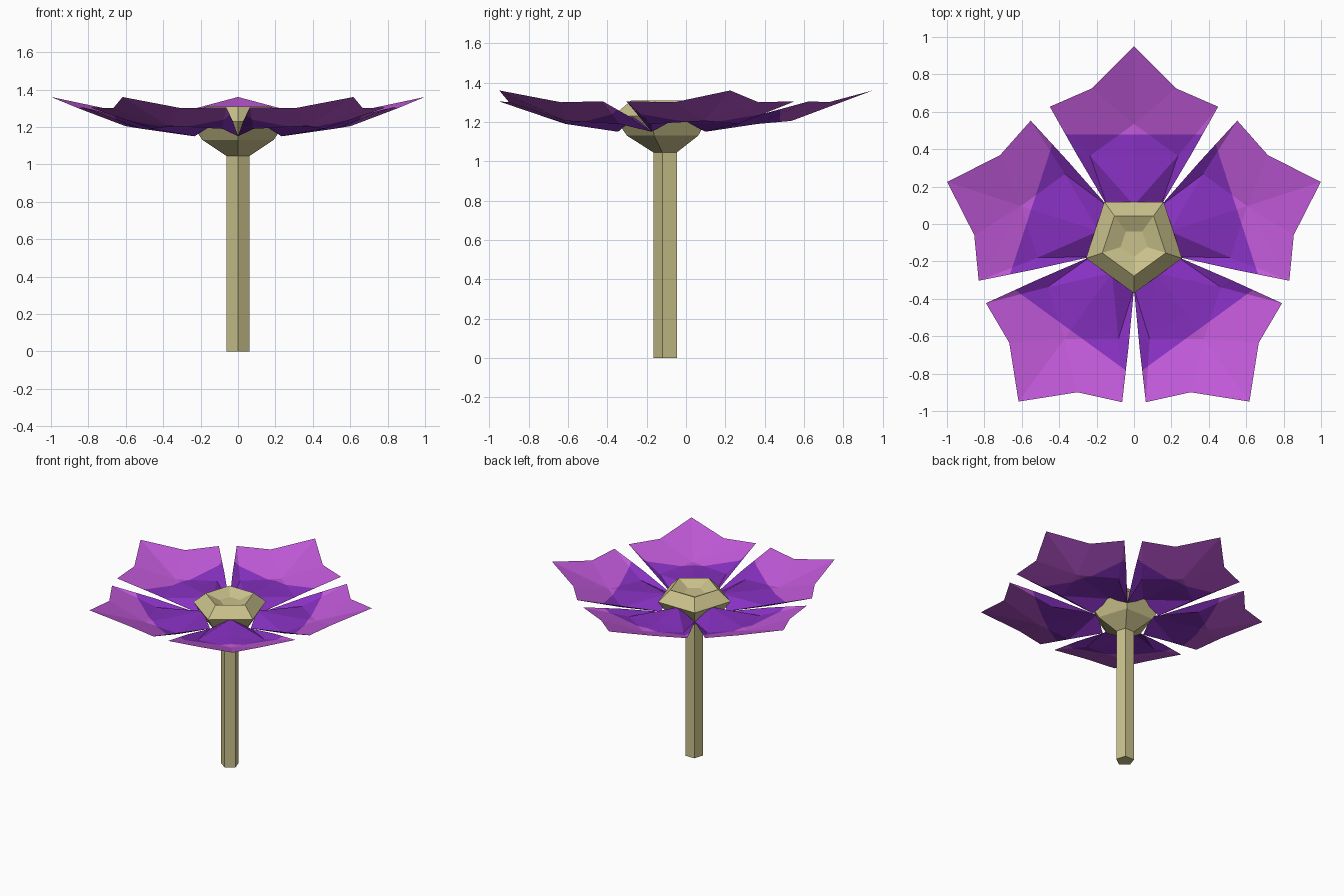
import bpy, bmesh, math
from mathutils import Matrix

if "Cube" in bpy.data.objects:
    bpy.data.objects.remove(bpy.data.objects["Cube"])

CY = -0.1  # flower axis sits slightly forward of the origin


def material(name, rgb):
    m = bpy.data.materials.new(name)
    m.diffuse_color = (*rgb, 1)
    m.use_nodes = True
    m.node_tree.nodes["Principled BSDF"].inputs["Base Color"].default_value = m.diffuse_color
    return m


tan = material("khaki", (0.59, 0.535, 0.26))
inner = material("deep purple", (0.24, 0.03, 0.53))
outer = material("orchid", (0.53, 0.1, 0.69))


def add_object(name, bm, mats):
    mesh = bpy.data.meshes.new(name)
    bm.to_mesh(mesh)
    bm.free()
    for m in mats:
        mesh.materials.append(m)
    ob = bpy.data.objects.new(name, mesh)
    ob.location.y = CY
    bpy.context.collection.objects.link(ob)
    return ob


def pentagon_loft(name, profile):
    """Stack of five-sided rings (radius, z), point towards the front."""
    bm = bmesh.new()
    rings = []
    for r, z in profile:
        rings.append([bm.verts.new((r * math.cos(a), r * math.sin(a), z))
                      for a in (math.radians(-90 + 72 * i) for i in range(5))])
    for lo, hi in zip(rings, rings[1:]):
        for i in range(5):
            j = (i + 1) % 5
            bm.faces.new((lo[i], lo[j], hi[j], hi[i]))
    bm.faces.new(rings[0][::-1])
    bm.faces.new(rings[-1])
    return add_object(name, bm, [tan])


# stem and flower centre with a sunken top
pentagon_loft("stem", [(0.066, 0), (0.066, 1.06)])
pentagon_loft("flower_centre", [(0.066, 1.045), (0.2, 1.13), (0.27, 1.23),
                                (0.178, 1.31), (0.075, 1.27)])

# right half of one petal pointing along +y: arched base, low folds, raised rim
P = {
    "B0": (0, 0.2, 1.225), "B1": (0.144, 0.198, 1.15),
    "K1": (0, 0.465, 1.21), "F1": (0.235, 0.465, 1.19), "E1": (0.305, 0.47, 1.235),
    "K2": (0, 0.635, 1.205),
    "C": (0.45, 0.727, 1.305), "S": (0.225, 0.825, 1.30), "T": (0, 1.05, 1.36),
}
FACES = ["B0 B1 F1", "B0 F1 K1", "B1 E1 F1", "E1 C F1", "K1 F1 K2", "F1 C K2",
         "C S K2", "S T K2"]


def petal(name, angle):
    bm = bmesh.new()
    for side in (1, -1):
        v = {k: bm.verts.new((x * side, y, z)) for k, (x, y, z) in P.items()}
        for f in FACES:
            loop = [v[k] for k in f.split()]
            bm.faces.new(loop if side == 1 else loop[::-1])
    bmesh.ops.remove_doubles(bm, verts=bm.verts, dist=0.0001)
    # cut the colour border, then colour by distance from the centre
    bmesh.ops.bisect_plane(bm, geom=bm.verts[:] + bm.edges[:] + bm.faces[:],
                           plane_co=(0, 0.578, 0), plane_no=(0, 1, 0))
    for f in bm.faces:
        f.material_index = 0 if f.calc_center_median().y < 0.578 else 1
    bm.transform(Matrix.Rotation(angle, 4, 'Z'))
    add_object(name, bm, [inner, outer])


for i in range(5):
    petal(f"petal_{i + 1}", math.radians(72 * i))
